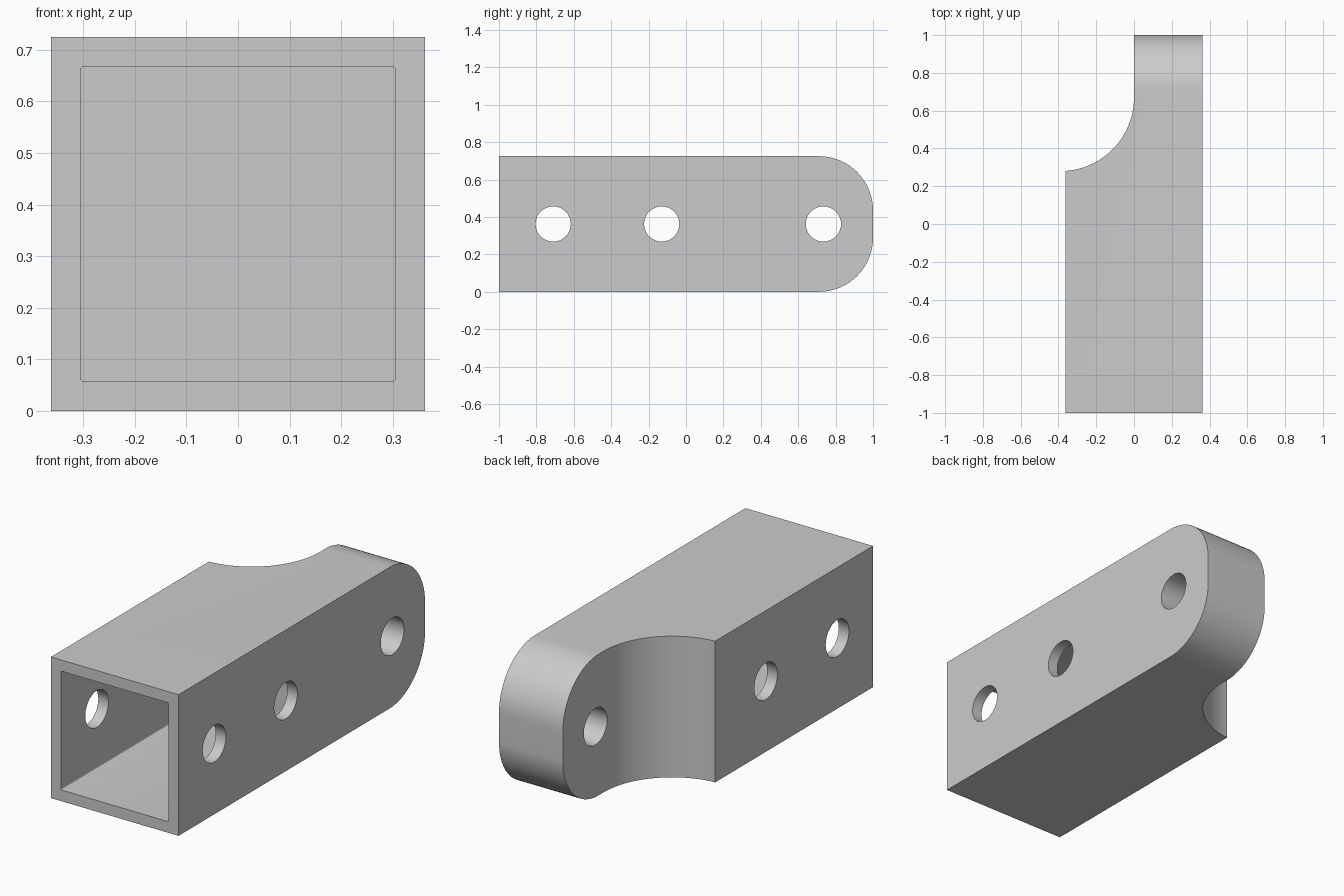
import bpy, bmesh, math
from mathutils import Vector

if "Cube" in bpy.data.objects:
    bpy.data.objects.remove(bpy.data.objects["Cube"])

SIDE, HALF, WALL = 0.725, 0.3625, 0.0575
MID = SIDE / 2

grey = bpy.data.materials.new("plain grey")
grey.use_nodes = True
colour = (0.6, 0.6, 0.6, 1)
grey.diffuse_color = colour
grey.node_tree.nodes["Principled BSDF"].inputs["Base Color"].default_value = colour


def arc(cx, cy, r, start, end, steps=24):
    angles = [math.radians(start + (end - start) * i / steps) for i in range(steps + 1)]
    return [(cx + r * math.cos(a), cy + r * math.sin(a)) for a in angles]


def prism(name, outline, place, sweep):
    """Extrude a flat outline, placed in space by a function, along a vector."""
    bm = bmesh.new()
    face = bm.faces.new([bm.verts.new(place(a, b)) for a, b in outline])
    new = bmesh.ops.extrude_face_region(bm, geom=[face])["geom"]
    bmesh.ops.translate(bm, vec=Vector(sweep),
                        verts=[v for v in new if isinstance(v, bmesh.types.BMVert)])
    bmesh.ops.recalc_face_normals(bm, faces=bm.faces)
    mesh = bpy.data.meshes.new(name)
    bm.to_mesh(mesh)
    bm.free()
    mesh.materials.append(grey)
    obj = bpy.data.objects.new(name, mesh)
    bpy.context.collection.objects.link(obj)
    return obj


# Square bar with a rounded back end
R = 0.29
side_outline = ([(-1, SIDE), (-1, 0)] + arc(1 - R, R, R, -90, 0)
                + arc(1 - R, SIDE - R, R, 0, 90))
body = prism("link_body", side_outline, lambda y, z: (-HALF, y, z), (SIDE, 0, 0))

# Square socket open at the front, with tiny corner radii
r, inner = 0.006, HALF - WALL - 0.006
socket_outline = []
for i, (sx, sz) in enumerate([(1, 1), (-1, 1), (-1, -1), (1, -1)]):
    socket_outline += arc(sx * inner, MID + sz * inner, r, 90 * i, 90 * i + 90, 4)
cutters = [prism("socket_cutter", socket_outline, lambda x, z: (x, -1.1, z), (0, 1.26, 0))]

# Scooped relief that leaves the tang on one side
scoop = 0.39
relief = arc(-scoop, 0.28 + scoop, scoop, -90, 0, 32) + [(0, 1.2), (-0.6, 1.2), (-0.6, 0.28)]
cutters.append(prism("relief_cutter", relief, lambda x, y: (x, y, -0.1), (0, 0, 1)))

# Cross holes
for i, y in enumerate((-0.71, -0.13, 0.735)):
    circle = arc(y, MID, 0.094, 0, 360, 48)[:-1]
    cutters.append(prism(f"hole_cutter_{i + 1}", circle, lambda a, z: (-0.5, a, z), (1, 0, 0)))

for cutter in cutters:
    mod = body.modifiers.new(cutter.name, "BOOLEAN")
    mod.operation, mod.solver, mod.object = "DIFFERENCE", "EXACT", cutter

# Apply the cuts and discard the helpers
bpy.ops.object.select_all(action="DESELECT")
body.select_set(True)
bpy.context.view_layer.objects.active = body
for mod in list(body.modifiers):
    bpy.ops.object.modifier_apply(modifier=mod.name)
for cutter in cutters:
    bpy.data.objects.remove(cutter)
bpy.ops.object.shade_smooth_by_angle(angle=math.radians(30))
